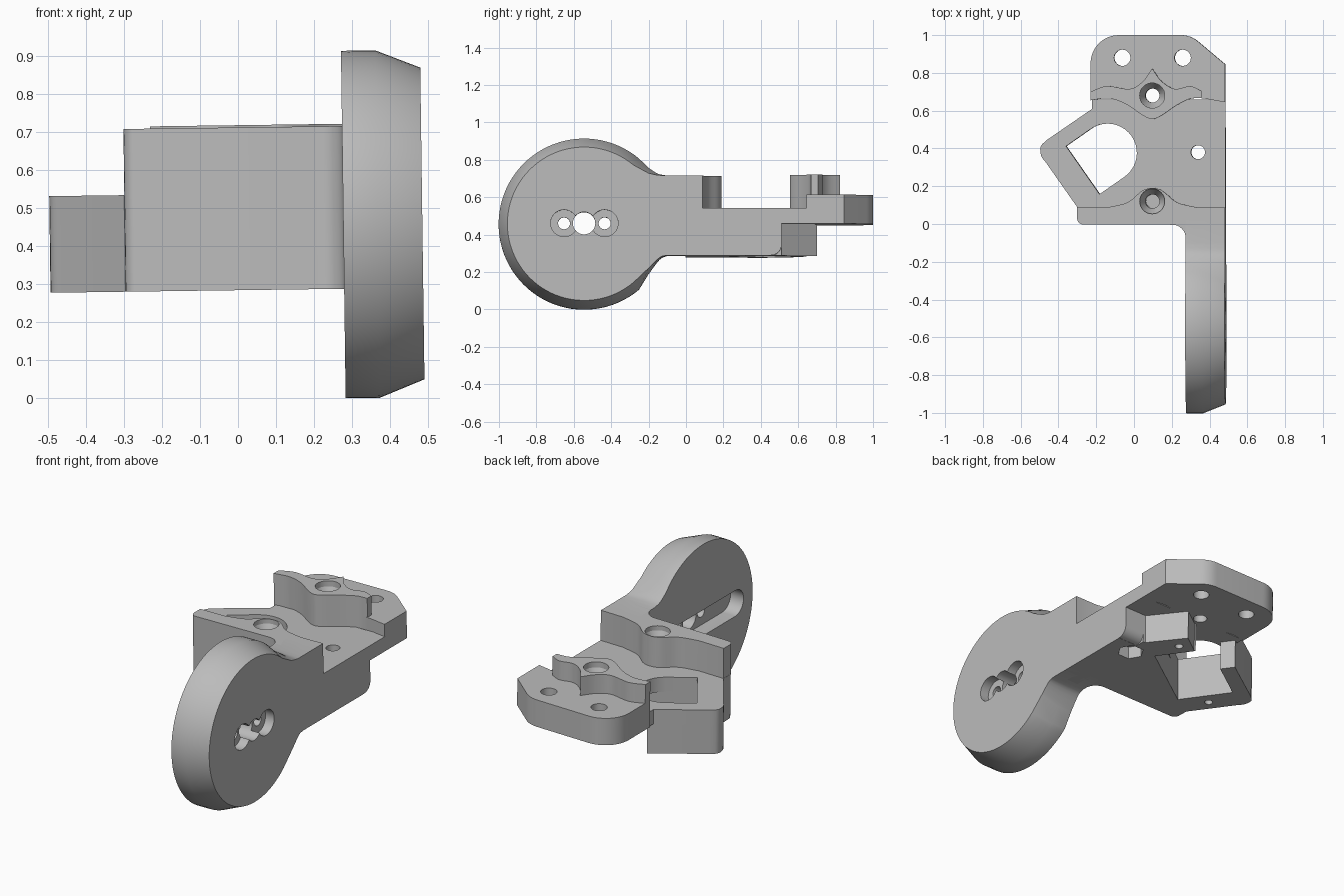
import bpy, bmesh
from math import sin, cos, radians
from mathutils import Matrix, Vector

old = bpy.data.objects.get("Cube")
if old:
    bpy.data.objects.remove(old, do_unlink=True)

grey = bpy.data.materials.new("plain grey")
grey.use_nodes = True
grey.diffuse_color = (0.5, 0.5, 0.5, 1)
grey.node_tree.nodes["Principled BSDF"].inputs["Base Color"].default_value = (0.5, 0.5, 0.5, 1)


def loft(name, sections, axis="z"):
    """Solid through equal-length outlines; axis z takes (x, y), axis x takes (y, z)."""
    bm = bmesh.new()
    rings = []
    for d, pts in sections:
        rings.append([bm.verts.new((d, p[0], p[1]) if axis == "x" else (p[0], p[1], d)) for p in pts])
    n = len(rings[0])
    for lo, hi in zip(rings, rings[1:]):
        for i in range(n):
            j = (i + 1) % n
            bm.faces.new((lo[i], lo[j], hi[j], hi[i]))
    bm.faces.new(rings[0][::-1])
    bm.faces.new(rings[-1])
    bmesh.ops.recalc_face_normals(bm, faces=bm.faces)
    mesh = bpy.data.meshes.new(name)
    bm.to_mesh(mesh)
    bm.free()
    mesh.materials.append(grey)
    ob = bpy.data.objects.new(name, mesh)
    bpy.context.collection.objects.link(ob)
    return ob


def prism(name, pts, a, b, axis="z"):
    return loft(name, [(a, pts), (b, pts)], axis)


def arc(cx, cy, r, a0, a1, n=12):
    return [(cx + r * cos(radians(a0 + (a1 - a0) * i / n)),
             cy + r * sin(radians(a0 + (a1 - a0) * i / n))) for i in range(n + 1)]


def circle(cx, cy, r, n=32):
    return arc(cx, cy, r, 0, 360, n)[:-1]


def smooth(pts, steps=5):
    """Rounded curve through the given points."""
    p = [Vector(q) for q in pts]
    p = [2 * p[0] - p[1]] + p + [2 * p[-1] - p[-2]]
    out = []
    for a, b, c, d in zip(p, p[1:], p[2:], p[3:]):
        for i in range(steps):
            t = i / steps
            out.append((2 * b + (c - a) * t + (2 * a - 5 * b + 4 * c - d) * t * t
                        + (3 * b - a - 3 * c + d) * t ** 3) / 2)
    return [tuple(q) for q in out] + [tuple(pts[-1])]


# Main levels and the slanted frame of the motor pocket
LOW, MID, DECK, BACK, TOP = 0.288, 0.458, 0.542, 0.613, 0.716
RIGHT, INNER = 0.485, 0.277
WY, WZ = -0.545, 0.457


def slanted(pts):
    u, v = Vector((0.82, 0.572)), Vector((0.572, -0.82))
    return [tuple(Vector((-0.27, 0.285)) + a * u + b * v) for a, b in pts]


# Round wheel plate with its chamfer running into the neck
def wheel_outline(r, inset):
    upper = smooth([(-0.2, 0.757 - inset), (-0.15, 0.726 - inset * .3), (-0.1, TOP)], 4)
    lower = smooth([(-0.1, LOW), (-0.14, 0.268 + inset * .3), (-0.2, 0.19 + inset)], 4)
    return arc(WY, WZ, r, 50, 310, 64) + lower[::-1] + [(0.05, LOW), (0.05, TOP)] + upper[::-1]


wheel = loft("wheel_plate", [(INNER, wheel_outline(0.457, 0)), (0.367, wheel_outline(0.457, 0)),
                             (RIGHT, wheel_outline(0.41, 0.03))], "x")

# Wing corner shared by the base and the deck
wing = [(-0.22, 0.61)] + smooth([(-0.46, 0.445), (-0.493, 0.41), (-0.49, 0.36), (-0.465, 0.325)], 3) + [(-0.3, 0.09)]
front_corner = arc(-0.265, 0.03, 0.033, 180, 270, 5)
base = prism("lower_body", front_corner + [(RIGHT, -0.004), (RIGHT, 0.51), (0.345, 0.51), (0.2, 0.7),
             (0.09, 0.62), (-0.15, 0.66)] + wing, LOW, MID)
deck = prism("deck", front_corner + [(RIGHT, -0.004), (RIGHT, 0.66), (-0.22, 0.66)] + wing, MID, DECK)

# Tall front block swelling around its screw, with a fillet to the wheel
swell = smooth([(0.34, 0.087), (0.23, 0.115), (0.155, 0.175), (0.1, 0.19),
                (0.045, 0.175), (-0.03, 0.115), (-0.14, 0.087)])
fillet = arc(0.207, -0.074, 0.07, 90, 0, 8)
front_block = prism("front_block", front_corner + fillet + [(RIGHT, -0.074), (RIGHT, 0.087)]
                    + swell + [(-0.298, 0.087)], LOW, TOP)

# Rear plate and the raised screw boss on it
edge = smooth([(-0.228, 0.655), (-0.13, 0.665), (-0.04, 0.635), (0.05, 0.575), (0.1, 0.556),
               (0.15, 0.575), (0.24, 0.635), (0.33, 0.667), (RIGHT, 0.645)])
rear_plate = prism("rear_plate", edge + [(RIGHT, 0.845)] + arc(0.25, 0.86, 0.14, 48, 90, 6)
                   + arc(-0.078, 0.85, 0.15, 90, 180), MID, BACK)
ridge = smooth([(0.36, 0.705), (0.3, 0.73), (0.22, 0.715), (0.15, 0.755), (0.1, 0.823)])
ridge += smooth([(0.1, 0.823), (0.05, 0.755), (-0.02, 0.715), (-0.14, 0.73), (-0.228, 0.7)])[1:]
rear_boss = prism("rear_boss", [p for p in edge if p[0] < 0.35] + [(0.36, 0.667)] + ridge, MID, TOP + 0.006)

parts = [wheel, base, deck, front_block, rear_plate, rear_boss]
cutters = []


def cut(targets, tool):
    tool.hide_render = True
    cutters.append(tool)
    for ob in targets:
        mod = ob.modifiers.new("cut", "BOOLEAN")
        mod.operation = "DIFFERENCE"
        mod.solver = "EXACT"
        mod.object = tool


def drill(targets, x, y, r, a=0.0, b=1.0, axis="z", n=32):
    cut(targets, prism("drill", circle(x, y, r, n), a, b, axis))


# Motor pocket, open at the rear, and the window above it
cut([base], prism("pocket", slanted([(0, -0.155), (0.48, -0.155), (0.48, 0.155), (0, 0.155)]), 0.2, 0.5))
cut([base], prism("gap", slanted([(0.26, -0.5), (0.48, -0.5), (0.48, 0), (0.26, 0)]), 0.2, 0.5))
window = [(0, 0.155), (0, -0.155)] + arc(0.16, 0, 0.155, -90, 90, 20)
cut([deck], prism("window", slanted(window), 0.4, 0.6))
for u in (-0.07, 0.55):
    x, y = slanted([(u, 0)])[0]
    drill([base], x, y, 0.022, 0.2, 0.42)

# Rounded lower end of the side wall
cut([base], prism("round_end", [(0.45, 0.25)] + arc(0.455, 0.345, 0.056, 270, 360, 6)
                  + [(0.6, 0.345), (0.6, 0.25)], 0.36, 0.6, "x"))

# Screw holes, countersinks and the nut recess
for x in (-0.06, 0.26):
    drill([rear_plate], x, 0.88, 0.043)
drill([base, deck], 0.34, 0.38, 0.037)
drill([base], 0.34, 0.38, 0.072, 0.2, 0.36, n=6)
drill([deck, rear_plate, rear_boss], 0.1, 0.68, 0.037)
drill([base, deck, front_block], 0.1, 0.12, 0.037, 0.36)
for y, obs in ((0.68, [rear_boss, rear_plate]), (0.12, [front_block])):
    cut(obs, loft("countersink", [(0.63, circle(0.1, y, 0.036)), (0.69, circle(0.1, y, 0.066)),
                                  (0.8, circle(0.1, y, 0.067))]))

# Wheel centre holes, outer counterbores and the long inner recess
drill([wheel], WY, WZ + 0.003, 0.06, 0.1, 0.7, "x")
for y in (WY - 0.107, WY + 0.11):
    drill([wheel], y, WZ + 0.003, 0.032, 0.1, 0.7, "x")
    drill([wheel], y, WZ + 0.003, 0.072, 0.43, 0.7, "x")
slot = arc(WY + 0.3, WZ, 0.075, -90, 90) + arc(WY - 0.3, WZ, 0.075, 90, 270)
cut([wheel], prism("slot", slot, 0.2, 0.36, "x"))

# Apply the cuts, shade, and lean the whole model slightly
lean = Matrix.Translation((0.38, 0, WZ)) @ Matrix.Rotation(-0.0135, 4, "Y") @ Matrix.Translation((-0.38, 0, -WZ))
for ob in parts:
    bpy.ops.object.select_all(action="DESELECT")
    bpy.context.view_layer.objects.active = ob
    ob.select_set(True)
    for mod in list(ob.modifiers):
        bpy.ops.object.modifier_apply(modifier=mod.name)
    bpy.ops.object.shade_smooth_by_angle(angle=radians(25))
    ob.matrix_world = lean
for tool in cutters:
    bpy.data.objects.remove(tool, do_unlink=True)
